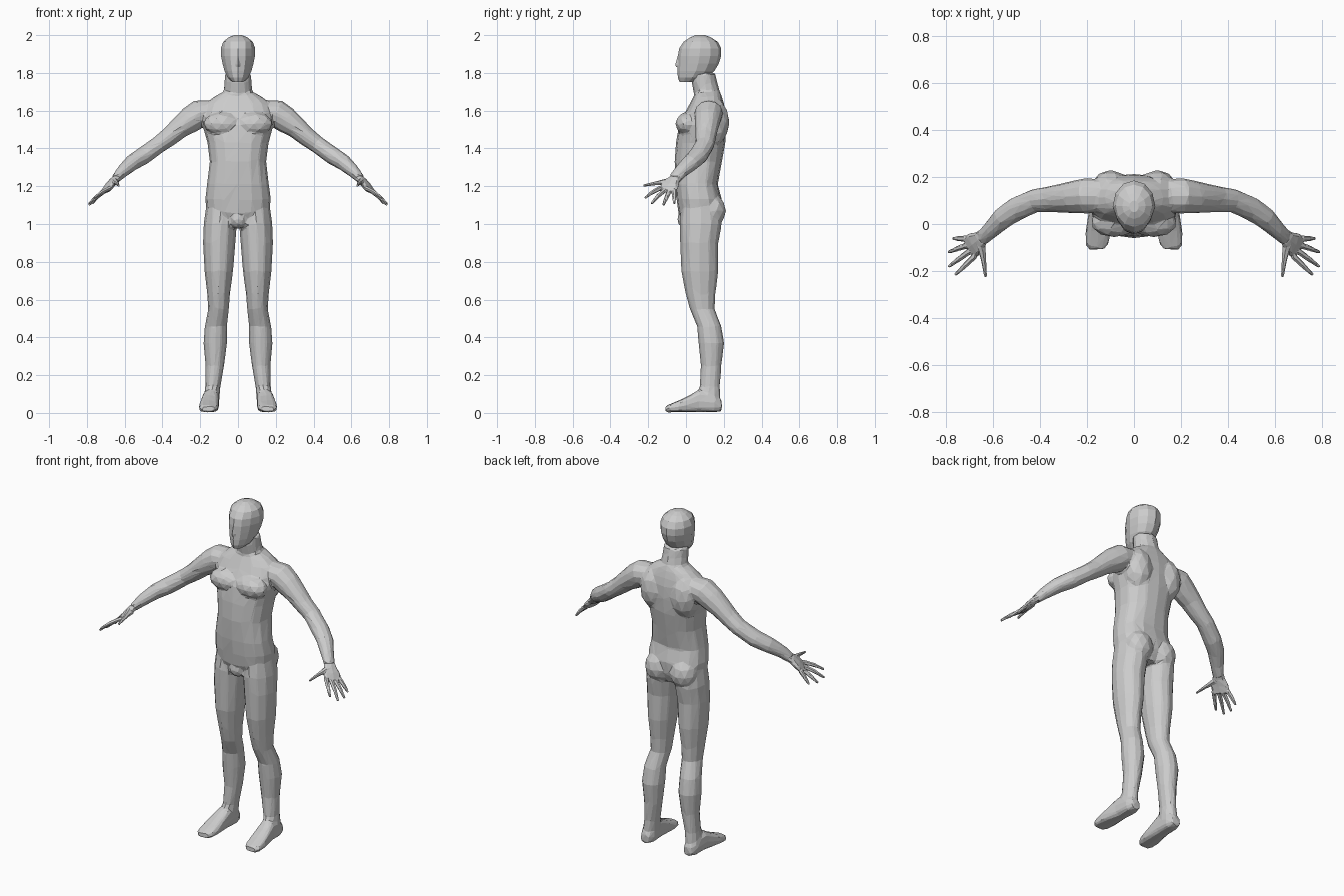
import bpy, bmesh, math
from mathutils import Vector, Matrix

X, Y, Z = Vector((1, 0, 0)), Vector((0, 1, 0)), Vector((0, 0, 1))


def tube(bm, pts, side=X, axis=None, n=12, power=1.0):
    """Loft of rings (x, y, z, half width along side, half depth)."""
    cs = [Vector(p[:3]) for p in pts]
    rings = []
    for i, p in enumerate(pts):
        t = axis or (cs[min(i + 1, len(cs) - 1)] - cs[max(i - 1, 0)]).normalized()
        u = (side - t * side.dot(t)).normalized()
        v = t.cross(u)
        ring = []
        for k in range(n):
            c, s = math.cos(2 * math.pi * k / n), math.sin(2 * math.pi * k / n)
            c = math.copysign(abs(c) ** power, c)
            s = math.copysign(abs(s) ** power, s)
            ring.append(bm.verts.new(cs[i] + u * c * p[3] + v * s * p[4]))
        rings.append(ring)
    for a, b in zip(rings, rings[1:]):
        for k in range(n):
            bm.faces.new((a[k], a[(k + 1) % n], b[(k + 1) % n], b[k]))
    bm.faces.new(rings[0])
    bm.faces.new(rings[-1])


def column(bm, rows, **kw):
    """Upright loft from rows (z, x0, x1, y front, y back)."""
    tube(bm, [((a + b) / 2, (f + r) / 2, z, (b - a) / 2, (r - f) / 2)
              for z, a, b, f, r in rows], axis=Z, **kw)


def blob(bm, loc, rad):
    m = Matrix.Translation(loc) @ Matrix.Diagonal((*rad, 1))
    bmesh.ops.create_icosphere(bm, subdivisions=2, radius=1, matrix=m)


def mirror(bm):
    """Copy everything built so far to the other side."""
    geo = bmesh.ops.duplicate(bm, geom=bm.verts[:] + bm.edges[:] + bm.faces[:])["geom"]
    for v in geo:
        if isinstance(v, bmesh.types.BMVert):
            v.co.x *= -1


def finish(bm, name):
    bmesh.ops.recalc_face_normals(bm, faces=bm.faces[:])
    me = bpy.data.meshes.new(name)
    bm.to_mesh(me)
    bm.free()
    ob = bpy.data.objects.new(name, me)
    bpy.context.collection.objects.link(ob)
    return ob


def fuse(ob, voxel, smooth, ratio):
    """Merge overlapping parts into one skin, then reduce to flat facets."""
    m = ob.modifiers.new("fuse", 'REMESH')
    m.mode, m.voxel_size = 'VOXEL', voxel
    m = ob.modifiers.new("soften", 'SMOOTH')
    m.factor, m.iterations = 0.5, smooth
    m = ob.modifiers.new("facet", 'DECIMATE')
    m.ratio, m.use_symmetry, m.symmetry_axis = ratio, True, 'X'


body = bmesh.new()
# legs
column(body, [
    (1.12, .02, .165, -.02, .17), (1.0, .006, .182, -.035, .19),
    (.90, .014, .185, -.032, .172), (.75, .026, .177, -.026, .172),
    (.63, .042, .163, -.002, .157), (.55, .048, .158, .02, .152),
    (.46, .058, .176, .058, .187), (.37, .058, .183, .066, .202),
    (.25, .073, .172, .078, .188), (.14, .093, .174, .072, .18),
    (.05, .10, .185, .05, .185), (.01, .11, .175, .07, .175)])
# feet
tube(body, [
    (.142, .19, .036, .027, .028), (.142, .15, .05, .043, .047),
    (.145, .07, .063, .045, .06), (.15, .01, .046, .05, .043),
    (.154, -.04, .034, .054, .031), (.158, -.085, .025, .05, .022),
    (.16, -.11, .02, .033, .015)], axis=-Y, power=.7)
# arms
tube(body, [
    (.13, .12, 1.60, .07, .055), (.205, .12, 1.585, .076, .074),
    (.255, .115, 1.55, .07, .07), (.31, .11, 1.51, .062, .058),
    (.36, .105, 1.465, .056, .051), (.42, .10, 1.42, .051, .046),
    (.50, .065, 1.362, .052, .047), (.56, .025, 1.325, .048, .043),
    (.61, -.025, 1.28, .038, .034), (.65, -.062, 1.237, .034, .024)], side=Y)
# chest, shoulder blades and buttocks
blob(body, (.085, .005, 1.53), (.10, .062, .062))
blob(body, (.10, .145, 1.54), (.085, .086, .13))
blob(body, (.082, .135, 1.07), (.082, .078, .09))
mirror(body)
# trunk
column(body, [(z, -a, a, f, b) for z, a, f, b in [
    (1.0, .11, -.01, .16), (1.06, .165, -.04, .185), (1.13, .174, -.05, .19),
    (1.21, .164, -.056, .168), (1.33, .149, -.06, .19), (1.43, .162, -.053, .208),
    (1.52, .187, -.038, .213), (1.59, .19, -.005, .21), (1.64, .17, .022, .2),
    (1.675, .125, .04, .19), (1.70, .08, .05, .18)]], n=16, power=.85)
blob(body, (0, 0, 1.025), (.05, .047, .05))
# neck
column(body, [(z, -a, a, f, b) for z, a, f, b in [
    (1.62, .09, .04, .20), (1.69, .077, .042, .182),
    (1.75, .072, .03, .165), (1.80, .07, .03, .155)]])
fuse(finish(body, "body"), .008, 6, .03)

# hands
hands = bmesh.new()
tube(hands, [(.635, -.045, 1.25, .03, .02), (.655, -.065, 1.232, .036, .02),
             (.68, -.085, 1.203, .052, .017), (.702, -.102, 1.172, .052, .012)],
     side=Vector((.4, .9, -.08)), n=8, power=.8)
fingers = [
    ((.678, -.135, 1.19), (.722, -.178, 1.168), (.762, -.217, 1.138)),
    ((.695, -.112, 1.18), (.745, -.148, 1.148), (.79, -.182, 1.108)),
    ((.705, -.088, 1.175), (.75, -.104, 1.139), (.79, -.12, 1.10)),
    ((.715, -.062, 1.175), (.745, -.062, 1.143), (.772, -.062, 1.108)),
    ((.652, -.085, 1.225), (.641, -.155, 1.216), (.632, -.226, 1.203))]
for path in fingers:
    w = .022 if path is fingers[-1] else .014
    tube(hands, [(*p, r, r * .9) for p, r in zip(path, (w, .012, .007))], side=Y, n=6)
mirror(hands)
fuse(finish(hands, "hands"), .004, 1, .06)

# head
head = bmesh.new()
column(head, [(z, -a, a, f, b) for z, a, f, b in [
    (1.752, .032, -.034, .06), (1.775, .055, -.043, .11), (1.81, .071, -.045, .15),
    (1.85, .082, -.044, .174), (1.89, .09, -.043, .186), (1.93, .091, -.036, .186),
    (1.965, .078, -.012, .168), (1.988, .05, .022, .132), (2.0, .02, .05, .10)]],
    n=12)
# narrow the face towards the front
for v in head.verts:
    if v.co.y < .03 and v.co.z < 1.93:
        v.co.x *= .9
# nose
column(head, [(1.83, -.014, .014, -.053, -.02), (1.845, -.015, .015, -.056, -.02),
              (1.89, -.008, .008, -.044, -.02)], n=4)
finish(head, "head")
